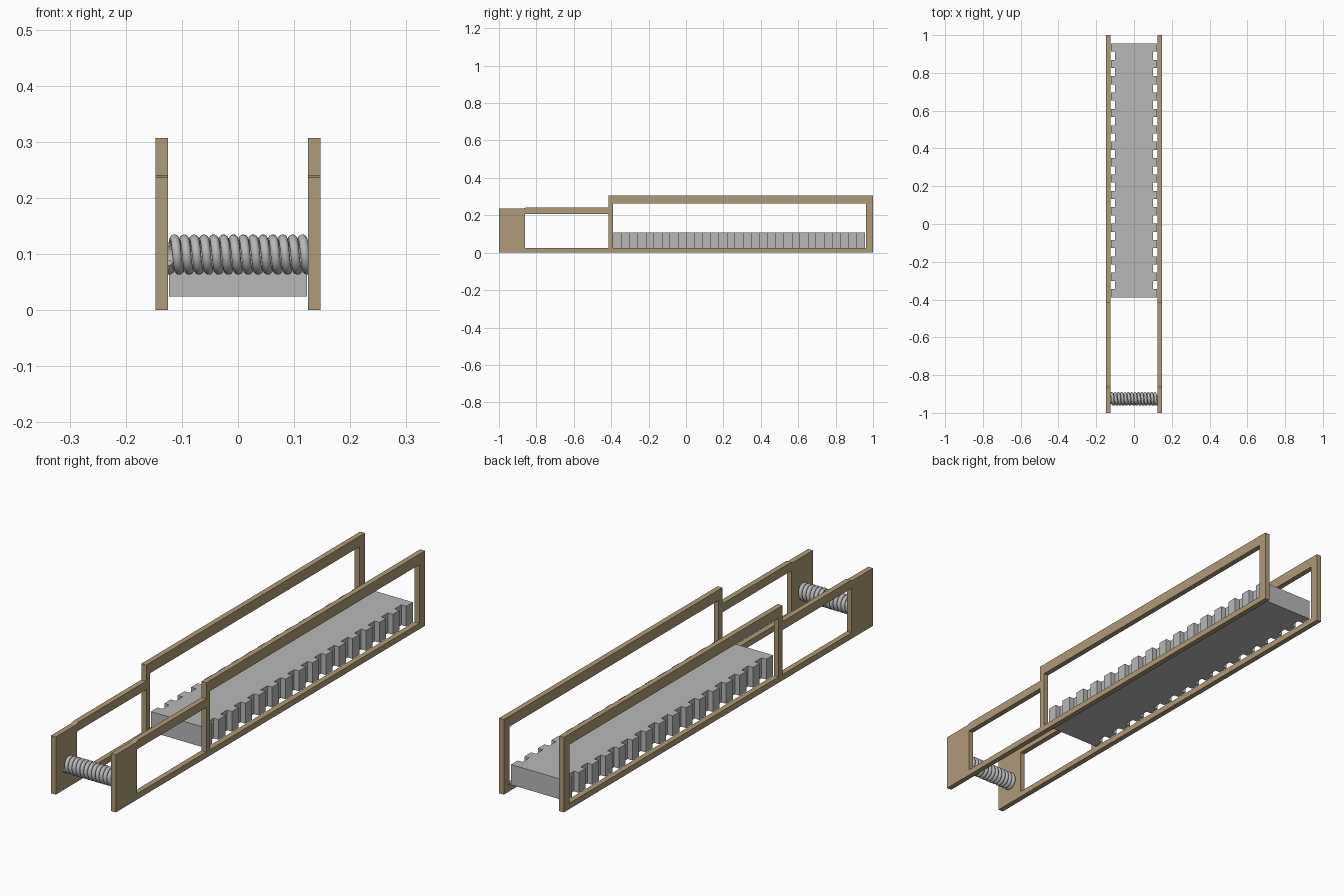
import bpy
import math
from mathutils import Matrix

if "Cube" in bpy.data.objects:
    bpy.data.objects.remove(bpy.data.objects["Cube"])


def material(name, rgb):
    m = bpy.data.materials.new(name)
    m.diffuse_color = (*rgb, 1)
    m.use_nodes = True
    m.node_tree.nodes["Principled BSDF"].inputs["Base Color"].default_value = m.diffuse_color
    return m


wood = material("tan wood", (0.43, 0.325, 0.19))
metal = material("grey metal", (0.48, 0.48, 0.48))


def make_curve(name, loops, dims, cyclic):
    cu = bpy.data.curves.new(name, 'CURVE')
    cu.dimensions = dims
    for pts in loops:
        s = cu.splines.new('POLY')
        s.points.add(len(pts) - 1)
        for p, co in zip(s.points, pts):
            p.co = (co[0], co[1], co[2] if len(co) > 2 else 0, 1)
        s.use_cyclic_u = cyclic
    return cu


def curve_to_mesh(name, cu, mat, matrix, smooth):
    tmp = bpy.data.objects.new(name + "_curve", cu)
    bpy.context.collection.objects.link(tmp)
    bpy.context.view_layer.update()
    dg = bpy.context.evaluated_depsgraph_get()
    me = bpy.data.meshes.new_from_object(tmp.evaluated_get(dg))
    bpy.data.objects.remove(tmp)
    me.transform(matrix)
    me.materials.clear()
    me.materials.append(mat)
    for p in me.polygons:
        p.use_smooth = smooth
        p.material_index = 0
    ob = bpy.data.objects.new(name, me)
    bpy.context.collection.objects.link(ob)
    return ob


def plate(name, loops, depth, mat, matrix):
    """Flat outline with holes, extruded by depth around its plane."""
    cu = make_curve(name, loops, '2D', True)
    cu.fill_mode = 'BOTH'
    cu.extrude = depth / 2
    return curve_to_mesh(name, cu, mat, matrix, False)


def rect(x0, x1, y0, y1):
    return [(x0, y0), (x1, y0), (x1, y1), (x0, y1)]


# side frames: outline in (y, z) with two windows, extruded along x
outline = [(-1, 0), (1, 0), (1, 0.307), (-0.415, 0.307), (-0.415, 0.241),
           (-0.855, 0.241), (-0.87, 0.236), (-1, 0.236)]
windows = [rect(-0.862, -0.415, 0.024, 0.206), rect(-0.39, 0.963, 0.024, 0.264)]
yz_plane = Matrix(((0, 0, 1, 0), (1, 0, 0, 0), (0, 1, 0, 0), (0, 0, 0, 1)))
for name, x in (("left_frame", -0.136), ("right_frame", 0.136)):
    plate(name, [outline] + windows, 0.022, wood,
          Matrix.Translation((x, 0, 0)) @ yz_plane)

# toothed bed: 16 teeth and 15 notches on both long sides
y0, y1, n = -0.388, 0.956, 31
right = []
for i in range(n):
    x = 0.123 if i % 2 == 0 else 0.101
    right += [(x, y0 + (y1 - y0) * i / n), (x, y0 + (y1 - y0) * (i + 1) / n)]
left = [(-x, y) for x, y in reversed(right)]
plate("toothed_bed", [right + left], 0.083, metal,
      Matrix.Translation((0, 0, 0.0655)))

# coil spring between the front panels
pitch, r, wire, seg = 0.01755, 0.0278, 0.0082, 28
steps = int(0.25 / pitch * seg)
helix = []
for i in range(steps + 1):
    x = -0.125 + 0.25 * i / steps
    t = 2 * math.pi * (x + 0.1134) / pitch
    helix.append((x, -0.926 - r * math.sin(t), 0.099 + r * math.cos(t)))
cu = make_curve("coil_spring", [helix], '3D', False)
cu.bevel_depth = wire
cu.bevel_resolution = 4
cu.use_fill_caps = True
curve_to_mesh("coil_spring", cu, metal, Matrix.Identity(4), True)
